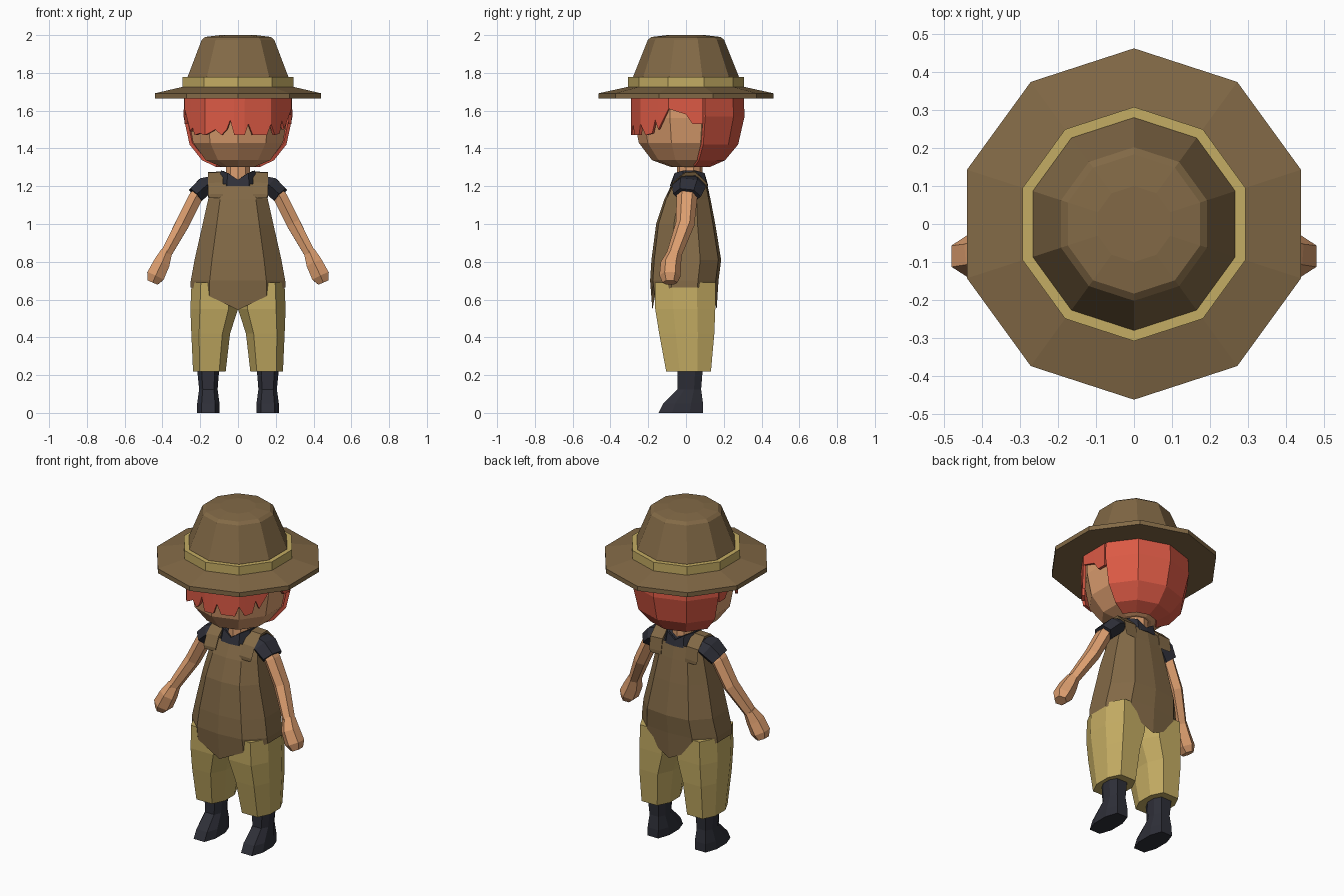
import bpy, bmesh
from math import sin, cos, pi, radians
from mathutils import Vector

if "Cube" in bpy.data.objects:
    bpy.data.objects.remove(bpy.data.objects["Cube"])


def material(name, r, g, b):
    lin = [((c / 255 + 0.055) / 1.055) ** 2.4 for c in (r, g, b)] + [1]
    m = bpy.data.materials.new(name)
    m.use_nodes = True
    m.diffuse_color = lin
    m.node_tree.nodes["Principled BSDF"].inputs["Base Color"].default_value = lin
    return m


BROWN = material("brown cloth", 130, 105, 70)
STRAW = material("straw cloth", 196, 172, 99)
SKIN = material("skin", 220, 158, 111)
RED = material("red hair", 220, 90, 69)
BLACK = material("dark cloth", 46, 47, 56)


def loft(name, rings, mat, closed=True, caps=(True, True), mirror=False, thick=0):
    """Join rings of points with flat quads."""
    bm = bmesh.new()
    vs = [[bm.verts.new(p) for p in ring] for ring in rings]
    n = len(vs[0])
    for a, b in zip(vs, vs[1:]):
        for i in range(n if closed else n - 1):
            j = (i + 1) % n
            bm.faces.new((a[i], a[j], b[j], b[i]))
    for use, ring in zip(caps, (vs[0], vs[-1])):
        if use and closed:
            bm.faces.new(ring)
    bmesh.ops.recalc_face_normals(bm, faces=bm.faces)
    me = bpy.data.meshes.new(name)
    bm.to_mesh(me)
    bm.free()
    me.materials.append(mat)
    ob = bpy.data.objects.new(name, me)
    bpy.context.collection.objects.link(ob)
    if thick:
        mod = ob.modifiers.new("thickness", "SOLIDIFY")
        mod.thickness, mod.offset = thick, 0
    if mirror:
        ob.modifiers.new("mirror", "MIRROR")
    return ob


def circle(z, r, cy=0, n=10):
    return [(r * cos(radians(18) + 2 * pi * i / n),
             cy + r * sin(radians(18) + 2 * pi * i / n), z) for i in range(n)]


LIMB = [(-.6, -1), (.6, -1), (1, -.4), (1, .4), (.6, 1), (-.6, 1), (-1, .4), (-1, -.4)]
BODY = [(0, -1), (.6, -.92), (1, -.4), (1, .4), (.6, .92), (0, 1),
        (-.6, .92), (-1, .4), (-1, -.4), (-.6, -.92)]


def section(z, x0, x1, y0, y1, shape=LIMB):
    """Cross-section fitted to a box; z may be a function of x."""
    out = []
    for u, v in shape:
        x = (x0 + x1) / 2 + u * (x1 - x0) / 2
        y = (y0 + y1) / 2 + v * (y1 - y0) / 2
        out.append((x, y, z(x) if callable(z) else z))
    return out


def tube(name, path, mat, n=6):
    """Limb along a path of (centre, half width, half depth)."""
    rings = []
    for i, (c, w, d) in enumerate(path):
        a = Vector(path[max(i - 1, 0)][0])
        b = Vector(path[min(i + 1, len(path) - 1)][0])
        side = (b - a).cross(Vector((0, 1, 0))).normalized()
        front = side.cross(b - a).normalized()
        rings.append([Vector(c) + side * w * cos(2 * pi * k / n + pi / n)
                      + front * d * sin(2 * pi * k / n + pi / n) for k in range(n)])
    return loft(name, rings, mat, mirror=True)


# Hat
loft("hat_brim", [circle(1.665, .25), circle(1.665, .462), circle(1.692, .462),
                  circle(1.73, .29)], BROWN)
loft("hat_band", [circle(1.715, .308), circle(1.778, .308)], STRAW)
loft("hat_crown", [circle(1.72, .28), circle(1.78, .28), circle(1.975, .202),
                   circle(1.99, .183), circle(2.0, .1)], BROWN)

# Head and neck
loft("head", [circle(1.302, .09, .01), circle(1.338, .18), circle(1.43, .25),
              circle(1.56, .275), circle(1.70, .275)], SKIN)
loft("neck", [circle(1.18, .068, .02), circle(1.33, .066, .02)], SKIN)

# Back hair shell, from one temple round to the other
hair_rings = [(1.69, .29), (1.57, .295), (1.425, .262), (1.345, .195), (1.312, .12)]
loft("back_hair", [circle(z, r, .005)[:5] for z, r in hair_rings], RED,
     closed=False, thick=.02)


# Jagged fringe that follows the ten-sided head
def on_head(deg, r, z):
    off = (deg + 18) % 36 - 18
    rad = r * cos(radians(18)) / cos(radians(off))
    return (rad * cos(radians(deg)), rad * sin(radians(deg)), z)


tips = [(-198, 1.53), (-187, 1.53), (-180, 1.58), (-162, 1.61), (-152, 1.49), (-148, 1.51),
        (-144, 1.47), (-135, 1.48), (-126, 1.47), (-115, 1.50), (-108, 1.47),
        (-102, 1.50), (-98, 1.55), (-94, 1.47), (-83, 1.47), (-79, 1.53),
        (-74, 1.47), (-58, 1.47), (-54, 1.53), (-48, 1.47), (-39, 1.48), (-35, 1.55),
        (-31, 1.50), (-18, 1.61), (0, 1.58), (7, 1.53), (18, 1.53)]
loft("fringe", [[on_head(a, .29, 1.69) for a, z in tips],
                [on_head(a, .29, z) for a, z in tips]], RED, closed=False, thick=.016)

# Shirt yoke, collar and sleeves
loft("shirt", [section(1.10, -.14, .14, -.09, .11, BODY),
               section(1.20, -.145, .145, -.06, .10, BODY),
               section(1.25, -.12, .12, -.03, .085, BODY),
               section(1.265, -.07, .07, -.02, .07, BODY)], BLACK)
loft("collar", [section(1.20, -.095, .095, -.08, .112, BODY),
                section(lambda x: 1.232 + .05 * min(1, abs(x) / .07),
                        -.085, .085, -.062, .1, BODY)],
     BLACK, caps=(False, False), thick=.012)
tube("sleeves", [((.135, .02, 1.215), .045, .085), ((.175, .015, 1.20), .055, .09),
                 ((.225, .005, 1.152), .051, .074)], BLACK)

# Arms and hands
tube("arms", [((.19, .01, 1.19), .036, .055), ((.225, .005, 1.14), .042, .055),
              ((.295, -.005, 1.0), .042, .05), ((.385, -.065, .835), .033, .04)], SKIN)
tube("hands", [((.38, -.06, .85), .035, .038), ((.405, -.08, .79), .05, .055),
               ((.437, -.085, .725), .055, .056), ((.452, -.085, .69), .033, .04)], SKIN)

# Overall bib with a V-shaped hem, and its shoulder straps
loft("bib", [section(lambda x: .545 + .12 * min(1, max(0, abs(x) - .03) / .2),
                     -.252, .252, -.178, .162, BODY),
             section(.70, -.25, .25, -.19, .172, BODY),
             section(.81, -.23, .23, -.183, .186, BODY),
             section(1.0, -.187, .187, -.158, .155, BODY),
             section(1.13, -.158, .158, -.115, .13, BODY),
             section(1.212, -.142, .142, -.075, .112, BODY)],
     BROWN, caps=(False, False))
strap_path = [(-.098, 1.15), (-.07, 1.21), (-.005, 1.265), (.05, 1.268), (.11, 1.21), (.122, 1.14)]
loft("straps", [[(.08, y, z - .012), (.152, y, z - .012), (.16, y, z + .007), (.08, y, z + .01)]
                for y, z in strap_path], BROWN, mirror=True)

# Trousers
loft("trousers", [section(.22, .065, .238, -.105, .132),
                  section(.42, .042, .247, -.142, .15),
                  section(.55, .0, .252, -.163, .155),
                  section(.69, .0, .246, -.165, .155)], STRAW, mirror=True)

# Boots
loft("boots", [section(0, .098, .218, -.145, .09), section(.05, .098, .216, -.12, .09),
               section(.125, .108, .206, -.045, .08),
               section(.25, .098, .218, -.045, .09)], BLACK, mirror=True)
